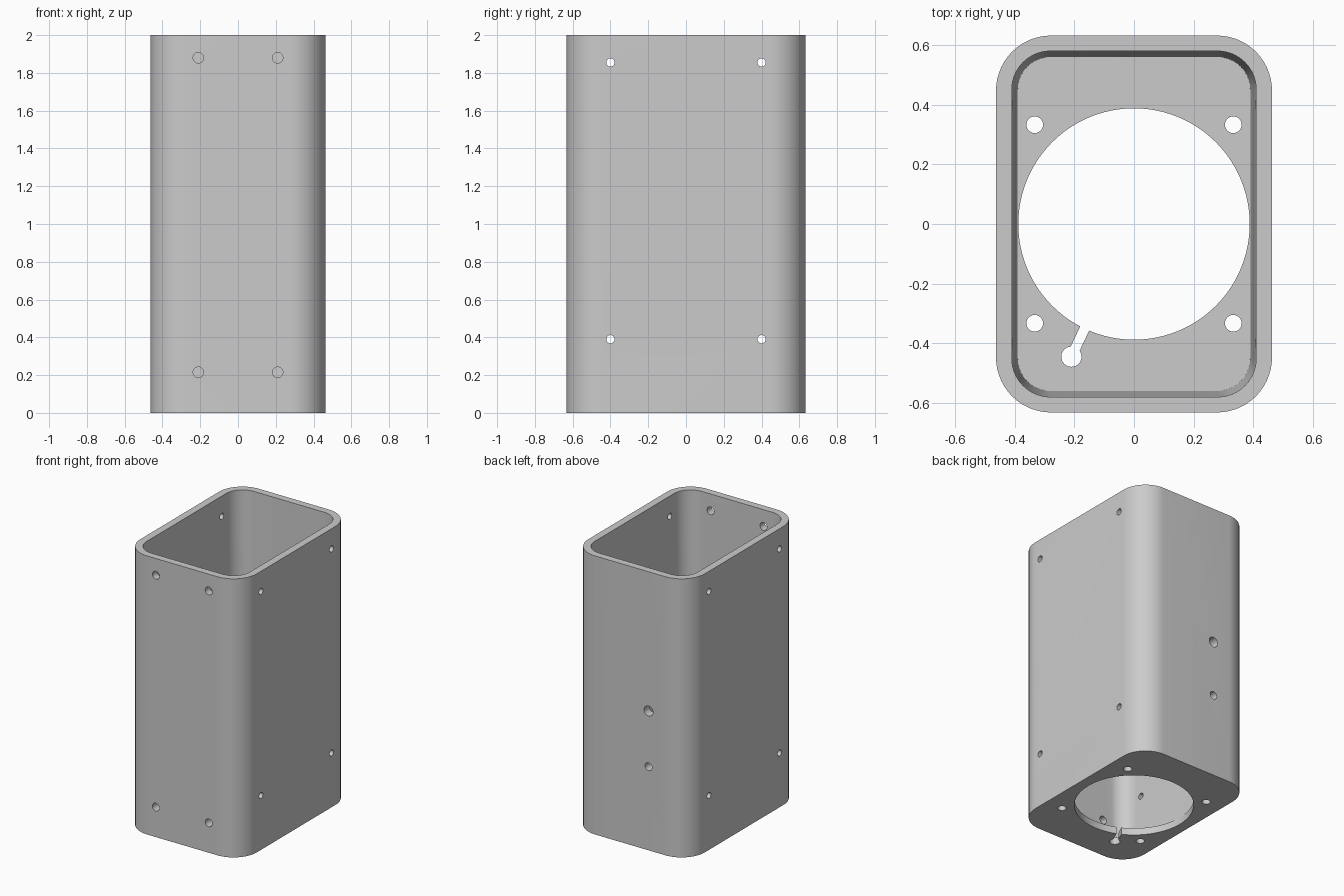
import bpy, bmesh
from math import sin, cos, pi, atan2
from mathutils import Matrix, Vector

if "Cube" in bpy.data.objects:
    bpy.data.objects.remove(bpy.data.objects["Cube"], do_unlink=True)

HALF_X, HALF_Y, HEIGHT = 0.463, 0.632, 2.0
FLOOR = 0.05

grey = bpy.data.materials.new("light grey")
grey.use_nodes = True
colour = (0.6, 0.6, 0.6, 1)
grey.diffuse_color = colour
grey.node_tree.nodes["Principled BSDF"].inputs["Base Color"].default_value = colour


def to_object(bm, name):
    bmesh.ops.recalc_face_normals(bm, faces=bm.faces)
    mesh = bpy.data.meshes.new(name)
    bm.to_mesh(mesh)
    bm.free()
    mesh.materials.append(grey)
    obj = bpy.data.objects.new(name, mesh)
    bpy.context.collection.objects.link(obj)
    return obj


def rounded_ring(bm, hx, hy, radius, z, steps=14):
    ring = []
    for k, (sx, sy) in enumerate([(1, 1), (-1, 1), (-1, -1), (1, -1)]):
        for i in range(steps + 1):
            a = (k + i / steps) * pi / 2
            ring.append(bm.verts.new((sx * (hx - radius) + radius * cos(a),
                                      sy * (hy - radius) + radius * sin(a), z)))
    return ring


def rounded_prism(name, low, high):
    """Solid between two rounded rectangles given as (hx, hy, radius, z)."""
    bm = bmesh.new()
    a, b = rounded_ring(bm, *low), rounded_ring(bm, *high)
    bm.faces.new(a)
    bm.faces.new(b)
    for i in range(len(a)):
        j = (i + 1) % len(a)
        bm.faces.new((a[i], a[j], b[j], b[i]))
    return to_object(bm, name)


def drill(name, centre, axis, radius, length, segments=24):
    bm = bmesh.new()
    turn = Vector((0, 0, 1)).rotation_difference(Vector(axis)).to_matrix().to_4x4()
    bmesh.ops.create_cone(bm, cap_ends=True, segments=segments, radius1=radius,
                          radius2=radius, depth=length,
                          matrix=Matrix.Translation(centre) @ turn)
    return to_object(bm, name)


def cut(target, cutter):
    mod = target.modifiers.new("cut", "BOOLEAN")
    mod.operation, mod.solver, mod.object = "DIFFERENCE", "EXACT", cutter
    bpy.context.view_layer.objects.active = target
    bpy.ops.object.modifier_apply(modifier=mod.name)
    bpy.data.objects.remove(cutter, do_unlink=True)


# Housing with a slightly tapered cavity, open at the top
housing = rounded_prism("housing", (HALF_X, HALF_Y, 0.185, 0),
                        (HALF_X, HALF_Y, 0.185, HEIGHT))
extra = 0.0005
cut(housing, rounded_prism("cavity", (0.39, 0.56, 0.11, FLOOR),
                           (0.41 + extra, 0.58 + extra, 0.13, HEIGHT + 0.05)))

# Floor: large opening, four screw holes, keyhole with a radial slot
cut(housing, drill("opening", (0, 0, 0), (0, 0, 1), 0.388, 0.3, 96))
for x in (-0.333, 0.333):
    for y in (-0.333, 0.333):
        cut(housing, drill("floor_hole", (x, y, 0), (0, 0, 1), 0.028, 0.3))
key = Vector((-0.21, -0.445, 0))
cut(housing, drill("keyhole", key, (0, 0, 1), 0.034, 0.3))
bm = bmesh.new()
bmesh.ops.create_cube(bm, size=1, matrix=Matrix.Translation(key * 0.86)
                      @ Matrix.Rotation(atan2(key.y, key.x), 4, "Z")
                      @ Matrix.Diagonal((0.14, 0.033, 0.3, 1)))
cut(housing, to_object(bm, "slot"))

# Side holes pass through both side walls
for y in (-0.4, 0.4):
    for z in (0.39, 1.855):
        cut(housing, drill("side_hole", (0, y, z), (1, 0, 0), 0.022, 1.2))

# Front holes
for x in (-0.21, 0.21):
    for z in (0.215, 1.88):
        cut(housing, drill("front_hole", (x, -HALF_Y, z), (0, 1, 0), 0.028, 0.4))

# Two cable holes in the back
for z, radius in ((1.0, 0.036), (0.6, 0.028)):
    cut(housing, drill("back_hole", (-0.145, HALF_Y, z), (0, 1, 0), radius, 0.4))

# Smooth rounded surfaces, crisp edges
bpy.ops.object.select_all(action="DESELECT")
housing.select_set(True)
bpy.context.view_layer.objects.active = housing
bpy.ops.object.shade_smooth_by_angle(angle=pi / 6)
